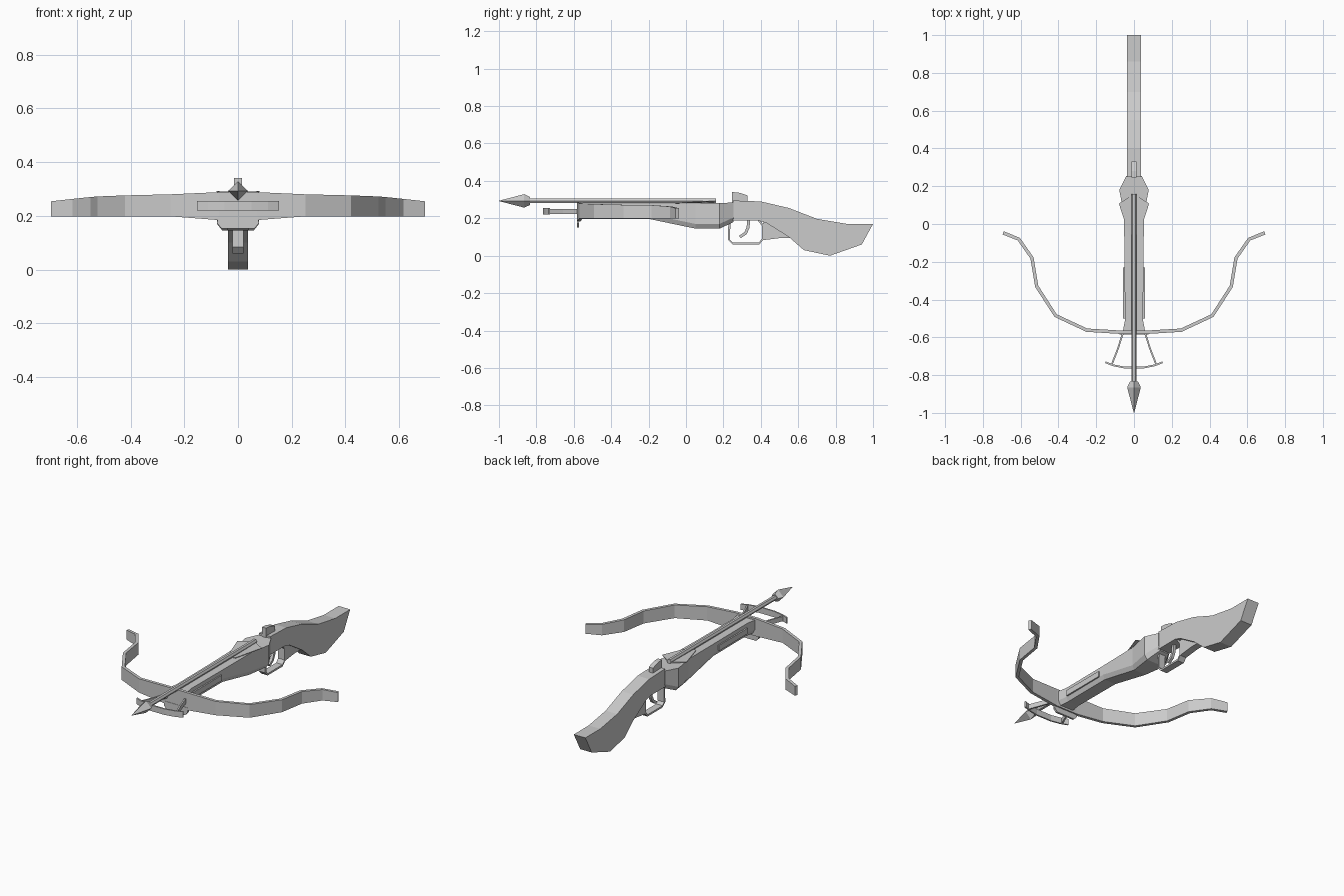
import bpy, bmesh, math
from mathutils import Vector

if "Cube" in bpy.data.objects:
    bpy.data.objects.remove(bpy.data.objects["Cube"])


def loft(name, rings):
    """Skin a list of equal-length vertex rings and cap both ends."""
    bm = bmesh.new()
    vs = [[bm.verts.new(p) for p in r] for r in rings]
    n = len(rings[0])
    for a, b in zip(vs, vs[1:]):
        for i in range(n):
            j = (i + 1) % n
            bm.faces.new((a[i], a[j], b[j], b[i]))
    bm.faces.new(vs[0][::-1])
    bm.faces.new(vs[-1])
    bmesh.ops.recalc_face_normals(bm, faces=bm.faces)
    me = bpy.data.meshes.new(name)
    bm.to_mesh(me)
    bm.free()
    ob = bpy.data.objects.new(name, me)
    bpy.context.collection.objects.link(ob)
    return ob


def prism(name, profile, x0, x1):
    """Side profile (y, z) extruded across x."""
    return loft(name, [[(x, y, z) for y, z in profile] for x in (x0, x1)])


def offsets(path, t):
    """Left and right offset points of a 2D path."""
    pts = [Vector(p) for p in path]
    out = []
    for i, p in enumerate(pts):
        d = (pts[min(i + 1, len(pts) - 1)] - pts[max(i - 1, 0)]).normalized()
        n = Vector((-d.y, d.x)) * t / 2
        out.append((p - n, p + n))
    return out


def flat_ribbon(name, path, t):
    """Upright strip following (x, y, z_low, z_high) points seen from above."""
    rings = []
    for (a, b), p in zip(offsets([q[:2] for q in path], t), path):
        rings.append([(a.x, a.y, p[2]), (b.x, b.y, p[2]), (b.x, b.y, p[3]), (a.x, a.y, p[3])])
    return loft(name, rings)


def side_ribbon(name, path, t, w):
    """Strip following (y, z) points, w wide in x."""
    return loft(name, [[(-w, *a), (w, *a), (w, *b), (-w, *b)] for a, b in offsets(path, t)])


def mirrored(half):
    return [(-p[0], *p[1:]) for p in half[::-1]] + half


# Rear shoulder stock
prism("shoulder_stock", [
    (0.25, 0.295), (0.40, 0.29), (0.55, 0.255), (0.70, 0.197), (0.86, 0.17), (1.0, 0.17),
    (0.94, 0.06), (0.77, 0.0), (0.63, 0.03), (0.55, 0.10), (0.43, 0.175), (0.39, 0.187),
    (0.22, 0.187), (0.22, 0.28), (0.25, 0.28)], -0.038, 0.038)

# Fore stock: y, half width, bottom, top
body = []
for y, w, lo, hi in [(-0.575, 0.06, 0.195, 0.278), (-0.51, 0.048, 0.197, 0.278),
                     (-0.2, 0.05, 0.197, 0.278), (0.05, 0.053, 0.145, 0.28),
                     (0.18, 0.078, 0.145, 0.282), (0.255, 0.04, 0.18, 0.284)]:
    c = min(0.025, (hi - lo) / 3)
    body.append([(-w, y, hi), (w, y, hi), (w, y, lo + c),
                 (w * 0.75, y, lo), (-w * 0.75, y, lo), (-w, y, lo + c)])
loft("fore_stock", body)

# Side rails
for s in (-1, 1):
    prism("side_rail", [(-0.50, 0.222), (-0.23, 0.222), (-0.23, 0.255), (-0.50, 0.255)],
          s * 0.04, s * 0.057)

# Bow limbs
flat_ribbon("bow", mirrored([
    (0.07, -0.573, 0.184, 0.288), (0.25, -0.562, 0.198, 0.28), (0.415, -0.485, 0.198, 0.276),
    (0.515, -0.33, 0.198, 0.272), (0.54, -0.18, 0.198, 0.27), (0.61, -0.08, 0.198, 0.263),
    (0.693, -0.047, 0.198, 0.254)]), 0.018)

# Tapered plate under the bow
loft("nose_plate", [[(-0.075, y, 0.20), (0.075, y, 0.20), (0.078, y, 0.172),
                     (0.06, y, 0.152), (-0.06, y, 0.152), (-0.078, y, 0.172)]
                    for y in (-0.584, -0.572)])

# Foot stirrup
flat_ribbon("stirrup_bar", mirrored([(0.05, -0.76, 0.22, 0.255), (0.11, -0.748, 0.22, 0.255),
                                     (0.152, -0.732, 0.22, 0.255)]), 0.009)
for s in (-1, 1):
    flat_ribbon("stirrup_arm", [(s * x, y, 0.222, 0.25) for x, y in
                [(0.058, -0.575), (0.085, -0.66), (0.118, -0.745)]], 0.009)

# Bolt shaft, head and fletching
Z = 0.293
loft("bolt_shaft", [[(0.014 * math.cos(k * math.pi / 3), y, Z + 0.014 * math.sin(k * math.pi / 3))
                     for k in range(6)] for y in (-0.85, 0.16)])
loft("bolt_head", [[(r * math.cos(k * math.pi / 2), y, Z + r * math.sin(k * math.pi / 2))
                    for k in range(4)] for y, r in
                   [(-1.0, 0.001), (-0.865, 0.036), (-0.835, 0.022)]])
for s in (-1, 1):
    loft("bolt_fletching", [[(0, 0.16, z - 0.004), (s * 0.08, 0.108, z),
                             (s * 0.025, -0.06, z - 0.008), (0, -0.06, z - 0.008)]
                            for z in (0.288, 0.292)])

# Rear sight
prism("rear_sight", [(0.245, 0.28), (0.245, 0.34), (0.28, 0.338), (0.33, 0.322), (0.33, 0.28)],
      -0.014, 0.014)

# Trigger, guard and the web behind it
side_ribbon("trigger", [(0.335, 0.195), (0.332, 0.15), (0.318, 0.12), (0.288, 0.10)], 0.016, 0.008)
side_ribbon("trigger_guard", [(0.232, 0.19), (0.23, 0.085), (0.25, 0.065), (0.39, 0.065),
                              (0.412, 0.09), (0.412, 0.16), (0.385, 0.195)], 0.011, 0.021)
prism("guard_web", [(0.41, 0.083), (0.50, 0.094), (0.56, 0.095), (0.55, 0.12), (0.42, 0.19),
                    (0.41, 0.17)], -0.021, 0.021)
